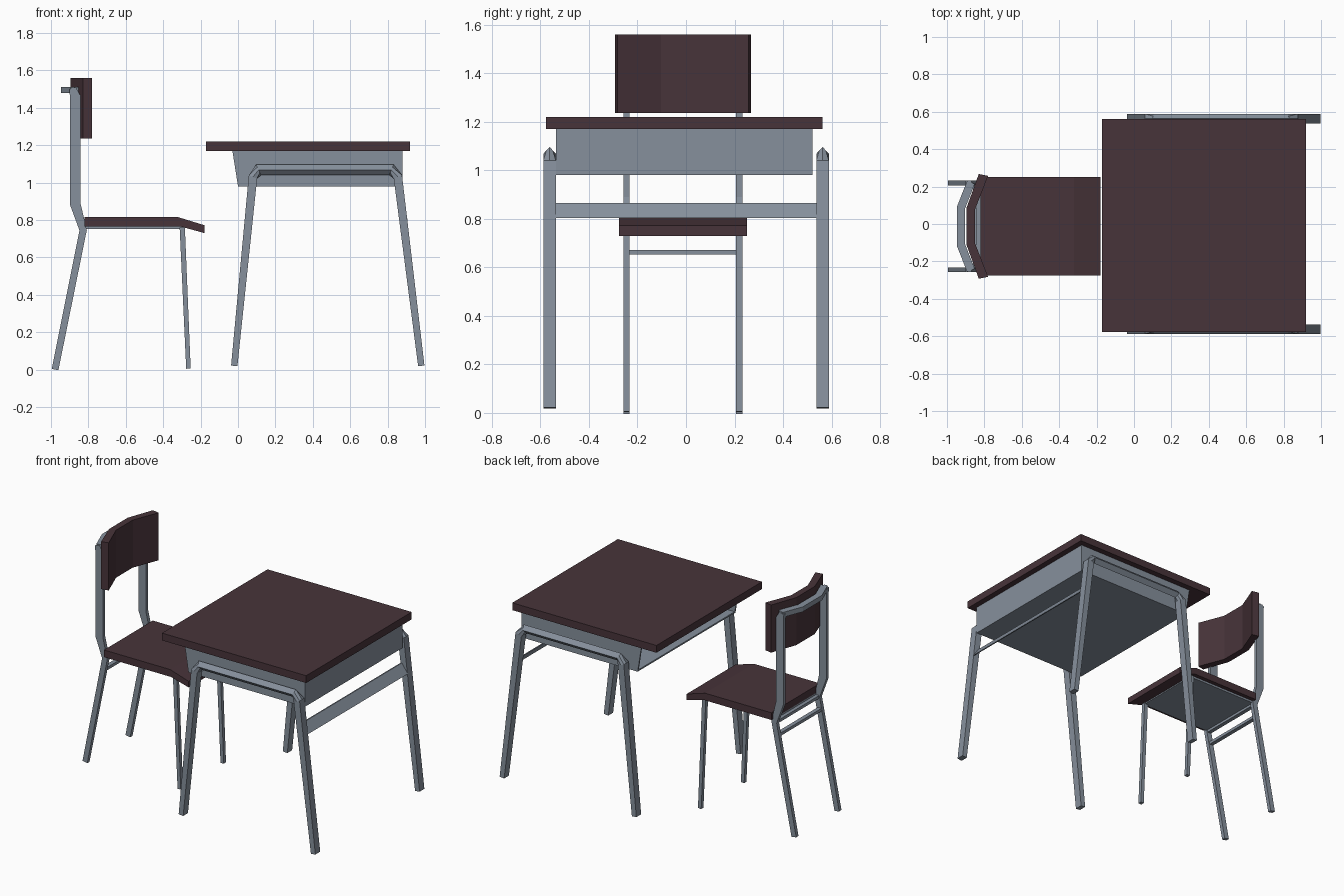
import bpy, bmesh
from mathutils import Vector

if "Cube" in bpy.data.objects:
    bpy.data.objects.remove(bpy.data.objects["Cube"])


def material(name, rgb):
    m = bpy.data.materials.new(name)
    m.diffuse_color = (*rgb, 1)
    m.use_nodes = True
    m.node_tree.nodes["Principled BSDF"].inputs["Base Color"].default_value = m.diffuse_color
    return m


BROWN = material("dark brown wood", (0.064, 0.034, 0.042))
GREY = material("blue grey metal", (0.24, 0.28, 0.335))


def finish(name, bm, mat):
    bmesh.ops.recalc_face_normals(bm, faces=bm.faces)
    me = bpy.data.meshes.new(name)
    bm.to_mesh(me)
    bm.free()
    me.materials.append(mat)
    ob = bpy.data.objects.new(name, me)
    bpy.context.collection.objects.link(ob)
    return ob


def prism(name, pts, direction, mat):
    """Extrude a closed polygon of 3D points along a direction."""
    bm = bmesh.new()
    face = bm.faces.new([bm.verts.new(p) for p in pts])
    new = bmesh.ops.extrude_face_region(bm, geom=[face])["geom"]
    verts = [v for v in new if isinstance(v, bmesh.types.BMVert)]
    bmesh.ops.translate(bm, verts=verts, vec=Vector(direction))
    return finish(name, bm, mat)


def box(name, x0, x1, y0, y1, z0, z1, mat):
    pts = [(x0, y0, z0), (x1, y0, z0), (x1, y1, z0), (x0, y1, z0)]
    return prism(name, pts, (0, 0, z1 - z0), mat)


def tube(name, path, side, widths, depth, diamond=()):
    """Sweep a four-sided bar along a flat path; listed points get a diamond section."""
    pts = [Vector(p) for p in path]
    side = Vector(side)
    bm = bmesh.new()
    rings = []
    for i, p in enumerate(pts):
        a = (p - pts[i - 1]).normalized() if i else None
        b = (pts[i + 1] - p).normalized() if i < len(pts) - 1 else None
        t = ((a or b) + (b or a)).normalized()
        n = side.cross(t) * (widths[i] / t.dot(a or b))
        s = side * depth
        k = 0.5 if i in diamond else 1
        offsets = [n, (n + s) * k, s, (s - n) * k, -n, (-n - s) * k, -s, (n - s) * k]
        rings.append([bm.verts.new(p + o) for o in offsets])
    for r, q in zip(rings, rings[1:]):
        for j in range(8):
            bm.faces.new((r[j], r[j - 1], q[j - 1], q[j]))
    bm.faces.new(rings[0])
    bm.faces.new(rings[-1])
    return finish(name, bm, GREY)


# Desk top
box("desk_top", -0.17, 0.92, -0.578, 0.562, 1.17, 1.22, BROWN)

# Open storage tray below the top
profile = [(-0.03, 1.17), (0.0, 0.98), (0.88, 0.98), (0.88, 1.17)]
for label, y in (("front", -0.535), ("back", 0.512)):
    prism("tray_side_" + label, [(x, y, z) for x, z in profile], (0, 0.01, 0), GREY)
box("tray_floor", 0.0, 0.88, -0.535, 0.522, 0.98, 0.99, GREY)
box("tray_end", 0.87, 0.88, -0.535, 0.522, 0.98, 1.17, GREY)

# Desk leg frames: square legs turning into a diamond rail
frame = [(-0.02, 0.02), (0.08, 1.03), (0.11, 1.068), (0.82, 1.068), (0.855, 1.03), (0.98, 0.02)]
for label, y in (("front", -0.562), ("back", 0.563)):
    tube("desk_legs_" + label, [(x, y, z) for x, z in frame], (0, 1, 0),
         [0.017, 0.023, 0.028, 0.028, 0.023, 0.017], 0.026, diamond=(2, 3))

# Slanted brace between the far desk legs
prism("desk_brace", [(0.855, -0.54, 0.866), (0.863, -0.54, 0.866),
                     (0.908, -0.54, 0.803), (0.90, -0.54, 0.803)], (0, 1.08, 0), GREY)

# Chair seat with a sloping front lip
CY = -0.0125
seat = [(-0.82, 0.815), (-0.32, 0.815), (-0.18, 0.772), (-0.18, 0.73), (-0.31, 0.766), (-0.82, 0.766)]
prism("seat", [(x, CY - 0.263, z) for x, z in seat], (0, 0.526, 0), BROWN)
box("seat_support", -0.82, -0.29, CY - 0.235, CY + 0.235, 0.752, 0.766, GREY)

# Curved backrest
arc = [(-0.78, -0.27), (-0.85, -0.09), (-0.85, 0.09), (-0.78, 0.27),
       (-0.83, 0.28), (-0.895, 0.1), (-0.895, -0.1), (-0.83, -0.28)]
prism("backrest", [(x, CY + y, 1.235) for x, y in arc], (0, 0, 0.325), BROWN)

# Chair legs and uprights
rear = [(-0.978, 0), (-0.828, 0.745), (-0.87, 0.885), (-0.87, 1.46), (-0.885, 1.505)]
for label, y in (("front", CY - 0.232), ("back", CY + 0.232)):
    tube("chair_rear_leg_" + label, [(x, y, z) for x, z in rear], (0, 1, 0),
         [0.018, 0.019, 0.028, 0.028, 0.018], 0.0125)
    tube("chair_front_leg_" + label, [(-0.265, y, 0.005), (-0.298, y, 0.76)], (0, 1, 0),
         [0.012, 0.014], 0.0125)

# Bent top rail behind the backrest
rail = [(-0.872, -0.235), (-0.925, -0.1), (-0.925, 0.1), (-0.872, 0.235)]
tube("chair_top_rail", [(x, CY + y, 1.495) for x, y in rail], (0, 0, 1), [0.022] * 4, 0.017)

# Cross bars between the rear legs
for label, x, z in (("lower", -0.848, 0.662), ("upper", -0.83, 0.745)):
    tube("chair_cross_bar_" + label, [(x, CY - 0.225, z), (x, CY + 0.225, z)], (0, 0, 1),
         [0.014] * 2, 0.01)
